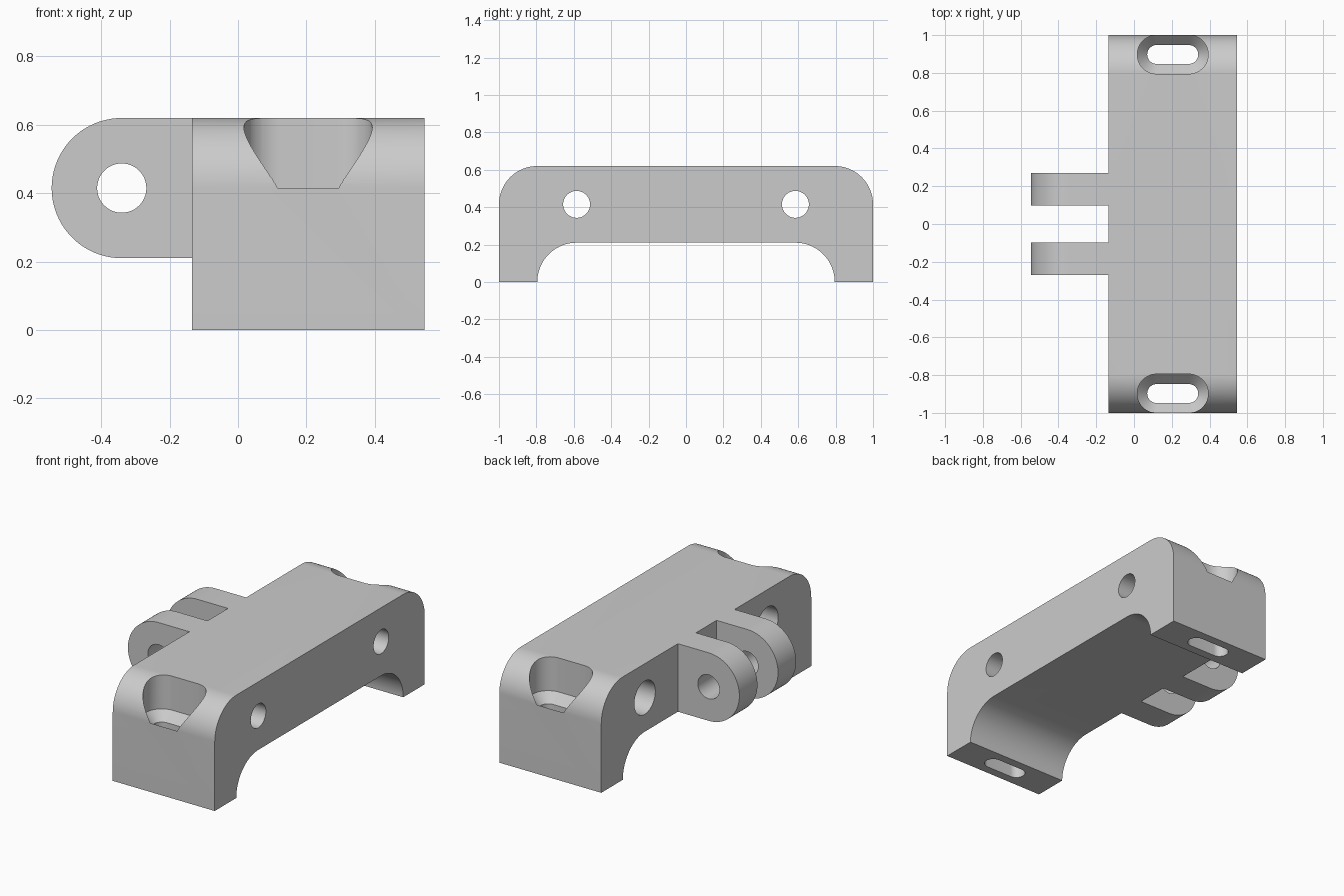
import bpy, bmesh
from math import cos, sin, pi
from mathutils import Vector

cube = bpy.data.objects.get("Cube")
if cube:
    bpy.data.objects.remove(cube, do_unlink=True)

X0, X1 = -0.135, 0.545        # block sides
TOP, ROOF, MID = 0.62, 0.21, 0.415
R = TOP - MID                 # shared large radius
SLOT_X = (X0 + X1) / 2

grey = bpy.data.materials.new("plain grey")
grey.use_nodes = True
grey.diffuse_color = (0.6, 0.6, 0.6, 1)
grey.node_tree.nodes["Principled BSDF"].inputs["Base Color"].default_value = (0.6, 0.6, 0.6, 1)


def arc(cx, cy, r, start, end, steps=24):
    angles = [start + (end - start) * i / steps for i in range(steps + 1)]
    return [(cx + r * cos(a), cy + r * sin(a)) for a in angles]


def loft(name, rings):
    """Closed solid through rings of equal point count."""
    bm = bmesh.new()
    loops = [[bm.verts.new(p) for p in ring] for ring in rings]
    n = len(loops[0])
    for a, b in zip(loops, loops[1:]):
        for i in range(n):
            j = (i + 1) % n
            bm.faces.new((a[i], a[j], b[j], b[i]))
    bm.faces.new(loops[0])
    bm.faces.new(loops[-1])
    bmesh.ops.recalc_face_normals(bm, faces=bm.faces)
    mesh = bpy.data.meshes.new(name)
    bm.to_mesh(mesh)
    bm.free()
    ob = bpy.data.objects.new(name, mesh)
    bpy.context.collection.objects.link(ob)
    mesh.materials.append(grey)
    return ob


def along_x(name, sections):
    return loft(name, [[(x, y, z) for y, z in pts] for x, pts in sections])


def along_y(name, pts, y0, y1):
    return loft(name, [[(x, y, z) for x, z in pts] for y in (y0, y1)])


def combine(target, tool, operation):
    mod = target.modifiers.new(operation, 'BOOLEAN')
    mod.operation = operation
    mod.solver = 'EXACT'
    mod.object = tool
    bpy.context.view_layer.objects.active = target
    bpy.ops.object.modifier_apply(modifier=mod.name)
    bpy.data.objects.remove(tool, do_unlink=True)


def circle(cx, cy, r):
    return arc(cx, cy, r, 0, 2 * pi, 48)[:-1]


# Bridge-shaped block: rounded shoulders and an arched underside
half = arc(1 - R, MID, R, 0, pi / 2)
inner = arc(0.59, 0, ROOF, pi / 2, 0)
right = half[::-1] + [(1, 0)] + [(0.585 + (y - 0.59), z) for y, z in inner[::-1]]
profile = right + [(-y, z) for y, z in right[::-1]]
body = along_x("bracket_body", [(X0, profile), (X1, profile)])

# Pair of hinge lugs on one long side
lug = arc(-0.34, MID, R, pi / 2, 3 * pi / 2, 40) + [(X0 + 0.05, ROOF), (X0 + 0.05, TOP)]
for s in (-1, 1):
    combine(body, along_y("hinge_lug", lug, s * 0.098, s * 0.27), 'UNION')
combine(body, along_y("pivot_hole", circle(-0.34, MID, 0.072), -0.4, 0.4), 'DIFFERENCE')


# Countersunk slots through both feet
def stadium(y, z, r):
    pts = arc(SLOT_X + 0.085, y, r, -pi / 2, pi / 2) + arc(SLOT_X - 0.085, y, r, pi / 2, 3 * pi / 2)
    return [(px, py, z) for px, py in pts]


for s in (-1, 1):
    y = s * 0.8975
    levels = ((-0.1, 0.05), (MID - 0.055, 0.05), (MID, 0.1028), (0.8, 0.1028))
    combine(body, loft("foot_slot", [stadium(y, z, r) for z, r in levels]), 'DIFFERENCE')

# Stepped bolt holes across the block, wider on the lug side
for s in (-1, 1):
    small, wide = circle(s * 0.585, MID, 0.072), circle(s * 0.585, MID, 0.1)
    step = X0 + 0.3
    bolt = along_x("bolt_hole", [(X0 - 0.1, wide), (step, wide), (step, small), (X1 + 0.1, small)])
    combine(body, bolt, 'DIFFERENCE')

# Smooth curves, keep machined edges crisp
bpy.ops.object.select_all(action='DESELECT')
body.select_set(True)
bpy.context.view_layer.objects.active = body
bpy.ops.object.shade_smooth_by_angle(angle=0.5)
